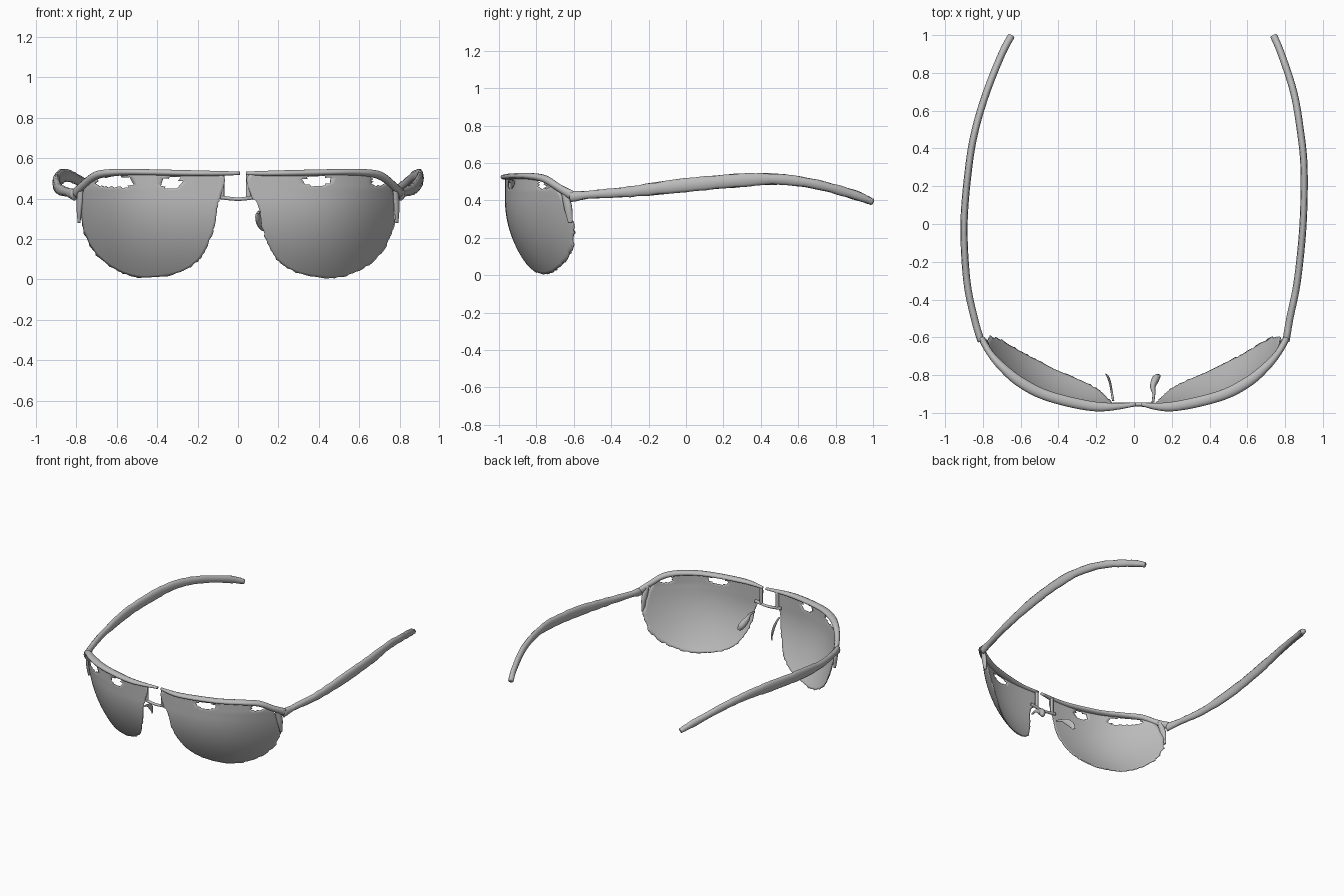
import bpy, bmesh, math, random
from mathutils import Vector

random.seed(4)
cube = bpy.data.objects.get("Cube")
if cube:
    bpy.data.objects.remove(cube)

grey = bpy.data.materials.new("plain grey")
grey.use_nodes = True
colour = (0.5, 0.5, 0.5, 1)
grey.diffuse_color = colour
grey.node_tree.nodes["Principled BSDF"].inputs["Base Color"].default_value = colour


def finish(bm, name):
    bmesh.ops.recalc_face_normals(bm, faces=bm.faces)
    mesh = bpy.data.meshes.new(name)
    bm.to_mesh(mesh)
    bm.free()
    mesh.materials.append(grey)
    for poly in mesh.polygons:
        poly.use_smooth = True
    obj = bpy.data.objects.new(name, mesh)
    bpy.context.collection.objects.link(obj)
    return obj


def spline(points, steps, closed=False):
    """Smooth curve through points of any dimension."""
    n = len(points)
    pick = (lambda i: points[i % n]) if closed else (lambda i: points[max(0, min(n - 1, i))])
    out = []
    for i in range(n if closed else n - 1):
        quad = [pick(i + k) for k in (-1, 0, 1, 2)]
        for s in range(steps):
            t = s / steps
            out.append([b + 0.5 * t * (c - a + t * (2*a - 5*b + 4*c - d + t * (3*(b - c) + d - a)))
                        for a, b, c, d in zip(*quad)])
    if not closed:
        out.append(list(points[-1]))
    return out


def tube(name, points, side=1, steps=6, sides=10, wobble=0.0):
    """Sweep an ellipse; each point is x, y, z, width, height."""
    path = spline(points, steps)
    centres = [Vector((p[0] * side, p[1], p[2])) for p in path]
    bm = bmesh.new()
    rings = []
    for i, p in enumerate(path):
        along = (centres[min(i + 1, len(path) - 1)] - centres[max(i - 1, 0)]).normalized()
        across = along.cross(Vector((0, 0, 1)))
        across = across.normalized() if across.length > 0.05 else Vector((1, 0, 0))
        up = across.cross(along)
        size = 1 + random.uniform(-wobble, wobble)
        rings.append([bm.verts.new(centres[i]
                      + across * math.cos(2 * math.pi * k / sides) * p[3] / 2
                      + up * math.sin(2 * math.pi * k / sides) * p[4] / 2 * size)
                      for k in range(sides)])
    for a, b in zip(rings, rings[1:]):
        for k in range(sides):
            j = (k + 1) % sides
            bm.faces.new((a[k], a[j], b[j], b[k]))
    bm.faces.new(rings[0])
    bm.faces.new(rings[-1])
    return finish(bm, name)


def lens_y(x, z):
    """Wraparound curve, tucking back toward the bottom and outer edge."""
    x = abs(x)
    tuck = 0.15 * (max(0, 0.4 - z) / 0.4) ** 2 + 0.55 * x ** 3 * max(0, 0.45 - z)
    return -0.965 + 0.76 * x ** 3.55 + tuck


# Inner top corner comes first and last
OUTLINE = [(0.3, 0.525), (0.55, 0.535), (0.69, 0.515), (0.76, 0.45),
           (0.775, 0.3), (0.745, 0.19), (0.68, 0.1), (0.58, 0.035), (0.46, 0.008),
           (0.3, 0.03), (0.2, 0.09), (0.145, 0.18), (0.115, 0.27), (0.1, 0.37)]


def lens(name, side, inner, holes):
    edge = spline([(inner, 0.52)] + OUTLINE + [(inner + 0.005, 0.415)], 8, closed=True)
    cx, cz, rows = 0.43, 0.3, 24
    bm = bmesh.new()
    rings = []
    for r in range(1, rows + 1):
        ring = []
        for x, z in edge:
            f = r / rows
            if r == rows and z < 0.4:
                f += random.uniform(-0.015, 0.01)
            px, pz = cx + (x - cx) * f, cz + (z - cz) * f
            ring.append(bm.verts.new((px * side, lens_y(px, pz), pz)))
        rings.append(ring)
    n = len(edge)
    for a, b in zip(rings, rings[1:]):
        for k in range(n):
            j = (k + 1) % n
            bm.faces.new((a[k], a[j], b[j], b[k]))
    bm.faces.new(rings[0])
    # Worn openings beneath the brow
    gone = []
    for face in bm.faces:
        c = face.calc_center_median()
        if any(abs((c.x - hx) / w) ** 3 + abs((c.z - hz) / h) ** 3 < 1 for hx, hz, w, h in holes):
            gone.append(face)
    bmesh.ops.delete(bm, geom=gone, context="FACES")
    obj = finish(bm, name)
    solid = obj.modifiers.new("thickness", "SOLIDIFY")
    solid.thickness = 0.006
    solid.offset = 0


lens("left_lens", 1, 0.06, [(0.39, 0.487, 0.06, 0.025), (0.70, 0.49, 0.035, 0.025)])
lens("right_lens", -1, 0.08, [(-0.61, 0.482, 0.09, 0.027), (-0.33, 0.478, 0.05, 0.026)])

# Temple sweep differs slightly between the two sides
LEFT_X = [0.805, 0.825, 0.865, 0.895, 0.9, 0.88, 0.845, 0.78, 0.74]
RIGHT_X = [0.81, 0.845, 0.885, 0.9, 0.875, 0.84, 0.78, 0.70, 0.65]
TEMPLE = [(-0.62, 0.42, 0.06), (-0.5, 0.432, 0.045), (-0.3, 0.447, 0.06), (0, 0.482, 0.075),
          (0.3, 0.508, 0.073), (0.5, 0.513, 0.06), (0.7, 0.485, 0.052), (0.9, 0.43, 0.05),
          (0.995, 0.392, 0.035)]

for label, side, xs, post in (("left", 1, LEFT_X, 0.052), ("right", -1, RIGHT_X, 0.08)):
    tube(label + "_temple", [(x, y, z, 0.038, h) for x, (y, z, h) in zip(xs, TEMPLE)],
         side, wobble=0.08)
    # Brow bar along the top of the lens
    start = 0.04 if side > 0 else -0.01
    tube(label + "_brow", [(start, -0.955, 0.525, 0.02, 0.018), (0.2, -0.967, 0.525, 0.05, 0.03),
                           (0.45, -0.912, 0.53, 0.055, 0.032), (0.6, -0.838, 0.53, 0.055, 0.035),
                           (0.7, -0.755, 0.515, 0.045, 0.04), (0.765, -0.68, 0.468, 0.035, 0.04),
                           (0.805, -0.61, 0.428, 0.035, 0.05)], side)
    # Ragged end piece hanging along the outer lens edge
    tube(label + "_end_piece", [(0.775, -0.655, 0.46, 0.03, 0.03), (0.785, -0.632, 0.37, 0.03, 0.045),
                                (0.787, -0.618, 0.28, 0.014, 0.025)], side)
    # Post beside the bridge opening
    tube(label + "_bridge_post", [(post, -0.955, 0.525, 0.025, 0.016),
                                  (post, -0.955, 0.4, 0.025, 0.016)], side)

# Nose pads: a broad one on the left, only a thin stem on the right
tube("left_nose_pad", [(0.1, -0.945, 0.33, 0.014, 0.014), (0.105, -0.9, 0.33, 0.016, 0.02),
                       (0.1, -0.86, 0.31, 0.03, 0.045), (0.115, -0.82, 0.275, 0.04, 0.05),
                       (0.13, -0.805, 0.245, 0.02, 0.025)])
tube("right_nose_pad", [(0.11, -0.935, 0.35, 0.012, 0.012), (0.118, -0.89, 0.335, 0.012, 0.02),
                        (0.125, -0.85, 0.31, 0.012, 0.04), (0.135, -0.815, 0.275, 0.012, 0.04),
                        (0.145, -0.8, 0.24, 0.008, 0.02)], -1)

# Lower bridge bar
tube("lower_bridge", [(-0.11, -0.955, 0.41, 0.02, 0.022), (0, -0.955, 0.397, 0.02, 0.018),
                      (0.1, -0.955, 0.41, 0.02, 0.022)])
